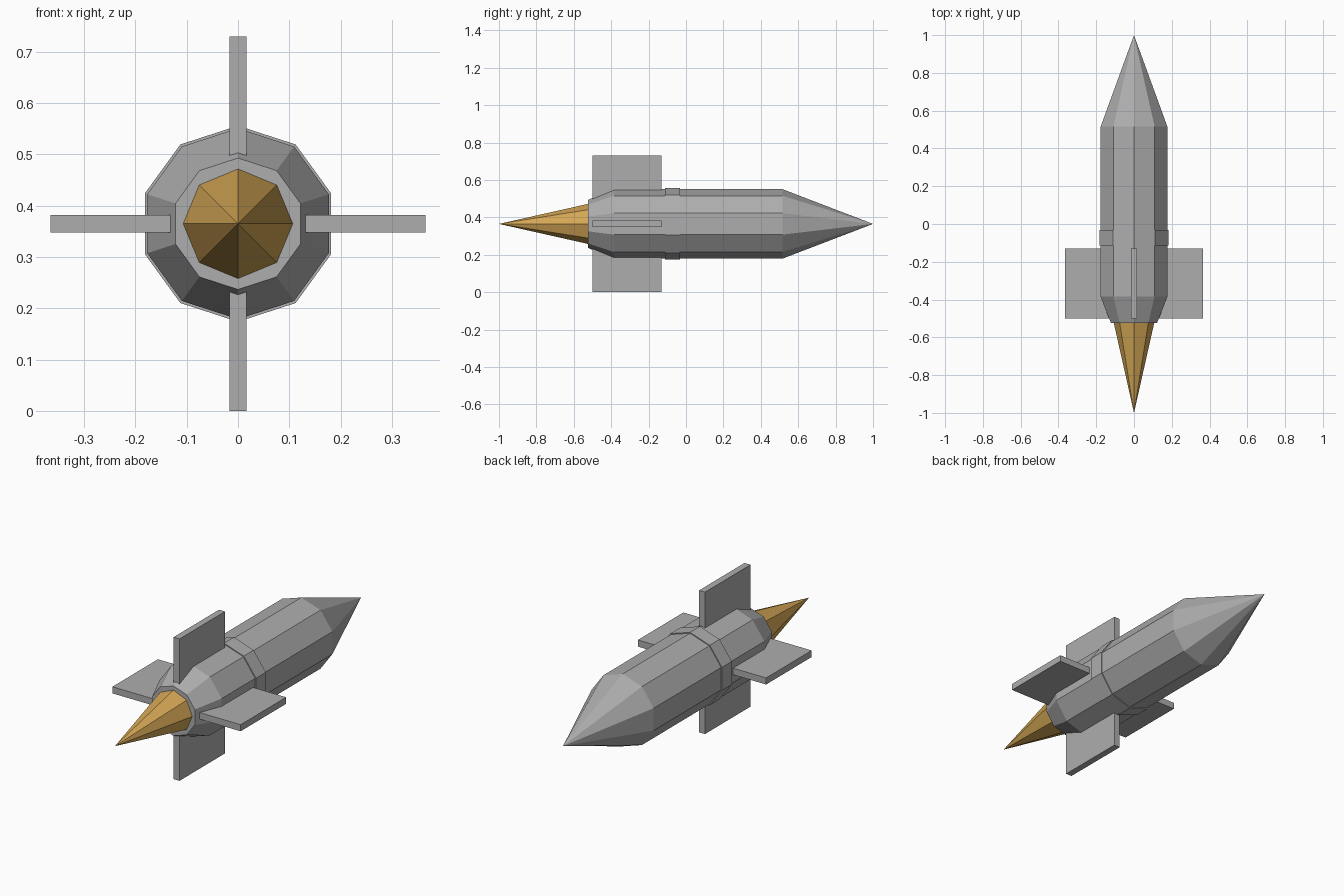
import bpy, bmesh, math
from mathutils import Matrix

if "Cube" in bpy.data.objects:
    bpy.data.objects.remove(bpy.data.objects["Cube"])

AXIS_Z = 0.365  # height of the rocket's long axis


def material(name, rgb):
    m = bpy.data.materials.new(name)
    m.diffuse_color = (*rgb, 1)
    m.use_nodes = True
    m.node_tree.nodes["Principled BSDF"].inputs["Base Color"].default_value = m.diffuse_color
    return m


grey = material("grey metal", (0.42, 0.42, 0.42))
orange = material("flame orange", (0.65, 0.38, 0.09))


def add_object(name, bm, mat):
    bmesh.ops.recalc_face_normals(bm, faces=bm.faces)
    me = bpy.data.meshes.new(name)
    bm.to_mesh(me)
    bm.free()
    me.materials.append(mat)
    ob = bpy.data.objects.new(name, me)
    ob.location.z = AXIS_Z
    bpy.context.collection.objects.link(ob)
    return ob


def lathe(name, profile, sides, mat):
    """Flat-sided solid along y from (y, radius) pairs; radius 0 is a tip."""
    bm = bmesh.new()
    rings = []
    for y, r in profile:
        n = sides if r else 1
        rings.append([bm.verts.new((r * math.sin(k * math.tau / sides), y,
                                    r * math.cos(k * math.tau / sides)))
                      for k in range(n)])
    for a, b in zip(rings, rings[1:]):
        for k in range(sides):
            j = (k + 1) % sides
            quad = [a[k % len(a)], a[j % len(a)], b[j % len(b)], b[k % len(b)]]
            bm.faces.new(list(dict.fromkeys(quad)))
    for ring in (rings[0], rings[-1]):
        if len(ring) > 1:
            bm.faces.new(ring)
    return add_object(name, bm, mat)


# Hull with tapered tail and pointed nose
lathe("hull", [(-0.525, 0.128), (-0.385, 0.186), (0.515, 0.186), (1, 0)], 10, grey)
# Raised band around the hull
lathe("band", [(-0.113, 0.191), (-0.033, 0.191)], 10, grey)
# Exhaust flame
lathe("flame", [(-1, 0), (-0.524, 0.107)], 8, orange)

# Four flat fins around the tail
for i, side in enumerate(("top", "right", "bottom", "left")):
    bm = bmesh.new()
    bmesh.ops.create_cube(bm, size=1, matrix=Matrix.Translation((0, -0.315, 0.2425))
                          @ Matrix.Diagonal((0.034, 0.37, 0.245, 1)))
    bm.transform(Matrix.Rotation(i * math.pi / 2, 4, 'Y'))
    add_object(side + "_fin", bm, grey)
